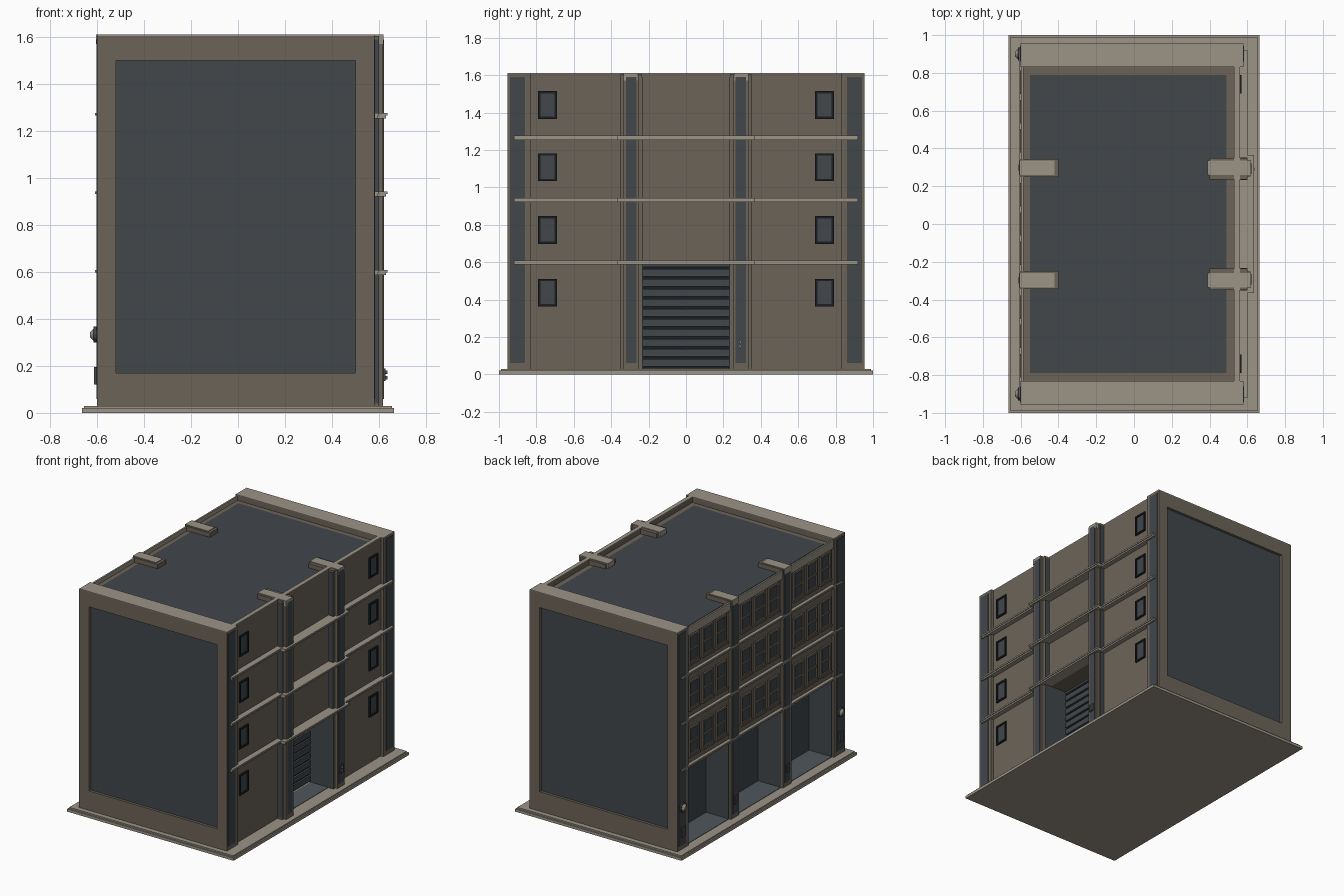
import bpy, math

def mat(name, c):
    m = bpy.data.materials.new(name)
    m.diffuse_color = (*c, 1)
    return m

BROWN = mat("brown_stone", (0.150, 0.127, 0.099))
PALE = mat("pale_stone", (0.325, 0.292, 0.238))
SLATE = mat("slate_panel", (0.054, 0.063, 0.071))
GREY = mat("grey_slate", (0.080, 0.094, 0.105))
BLACK = mat("dark_gap", (0.010, 0.013, 0.016))


def boxes(name, material, items):
    """One object made of boxes given as (x0,x1,y0,y1,z0,z1)."""
    verts, faces = [], []
    for x0, x1, y0, y1, z0, z1 in items:
        x0, x1 = sorted((x0, x1))
        y0, y1 = sorted((y0, y1))
        n = len(verts)
        verts += [(x, y, z) for x in (x0, x1) for y in (y0, y1) for z in (z0, z1)]
        for f in ((0, 1, 3, 2), (4, 6, 7, 5), (0, 4, 5, 1), (2, 3, 7, 6), (0, 2, 6, 4), (1, 5, 7, 3)):
            faces.append([n + i for i in f])
    me = bpy.data.meshes.new(name)
    me.from_pydata(verts, [], faces)
    me.materials.append(material)
    ob = bpy.data.objects.new(name, me)
    bpy.context.collection.objects.link(ob)
    return ob


def both(items):
    """Repeat boxes mirrored in y."""
    return items + [(a, b, -d, -c, e, f) for a, b, c, d, e, f in items]


def ring_x(x0, x1, y0, y1, z0, z1, t):
    """Rectangular frame facing along x."""
    return [(x0, x1, y0, y0 + t, z0, z1), (x0, x1, y1 - t, y1, z0, z1),
            (x0, x1, y0 + t, y1 - t, z0, z0 + t), (x0, x1, y0 + t, y1 - t, z1 - t, z1)]


TOP = 1.605
ROOF = 1.57
LEDGES = (0.598, 0.932, 1.265)

# base slab
boxes("base_slab", PALE, [(-0.665, 0.665, -1, 1, 0, 0.02), (-0.655, 0.655, -0.99, 0.99, 0.02, 0.03)])

# main body: ground floor core and full upper floors
boxes("ground_core", BROWN, [(-0.40, 0.40, -0.84, 0.84, 0.03, 0.59)])
boxes("upper_walls", BROWN, [(-0.585, 0.56, -0.84, 0.84, 0.59, ROOF)])
boxes("ground_side_wall", BROWN, both([(0.40, 0.56, 0.235, 0.84, 0.03, 0.59)]))

# end walls as frames around recessed panels
ends = []
for s in (1, -1):
    a, b = s * 0.93, s * 0.955
    ends += [(-0.6, 0.58, s * 0.83, a, 0.03, TOP),
             (-0.6, -0.52, a, b, 0.03, TOP), (0.50, 0.58, a, b, 0.03, TOP),
             (-0.52, 0.50, a, b, 0.03, 0.17), (-0.52, 0.50, a, b, 1.50, TOP)]
boxes("end_walls", BROWN, ends)
boxes("end_panels", SLATE, both([(-0.52, 0.50, 0.93, 0.936, 0.17, 1.50)]))
boxes("end_caps", PALE, both([(-0.6, 0.58, 0.83, 0.955, TOP, TOP + 0.005)]))

# roof
boxes("roof_panel", SLATE, [(-0.55, 0.49, -0.79, 0.79, ROOF, ROOF + 0.004)])
boxes("right_parapet", BROWN, [(0.53, 0.56, -0.83, 0.83, ROOF, TOP)])
boxes("right_parapet_cap", PALE, [(0.53, 0.56, -0.83, 0.83, TOP, TOP + 0.005)])
boxes("left_parapet", PALE, [(-0.597, -0.585, -0.83, 0.83, ROOF - 0.03, TOP - 0.005)])
boxes("pilaster_caps", PALE, both([(-0.605, -0.42, 0.26, 0.335, ROOF, TOP + 0.005),
                                   (0.39, 0.62, 0.26, 0.335, ROOF, TOP + 0.005)]))

# right side pilasters with slate inlays
boxes("right_pilasters", BROWN, both([(0.40, 0.60, 0.235, 0.35, 0.03, TOP),
                                      (0.60, 0.618, 0.252, 0.333, 0.03, TOP)]))
boxes("right_pilaster_inlays", SLATE, both([(0.618, 0.621, 0.265, 0.32, 0.06, 1.59),
                                            (0.565, 0.597, 0.35, 0.353, 0.04, 1.59),
                                            (0.565, 0.597, 0.232, 0.235, 0.60, 1.59)]))
boxes("right_corner_inlays", SLATE, both([(0.58, 0.583, 0.86, 0.942, 0.06, 1.59)]))

# left side pilasters with slate inlays
boxes("left_pilasters", BROWN, both([(-0.60, -0.40, 0.25, 0.345, 0.03, TOP)]))
boxes("left_inlays", SLATE, both([(-0.603, -0.60, 0.27, 0.325, 0.06, 1.59),
                                  (-0.603, -0.60, 0.86, 0.942, 0.06, 1.59)]))

# floor ledges, stepping out over the right centre bay
led = []
for z in LEDGES:
    for d, e in ((0, -0.009), (0.006, 0.009)):
        z0, z1 = (z - 0.011, z) if d == 0 else (z, z + 0.011)
        led += [(0.55, 0.595 + d, -0.92, 0.92, z0, z1),
                (0.595, 0.63 + d, -0.365, 0.365, z0, z1),
                (-0.602 - d, -0.58, -0.92, 0.92, z0, z1)]
boxes("floor_ledges", PALE, led)

# right side small windows
frames, panes = [], []
for z in (0.437, 0.772, 1.107, 1.44):
    frames += ring_x(0.55, 0.570, 0.69, 0.79, z - 0.074, z + 0.074, 0.012)
    panes.append((0.55, 0.563, 0.70, 0.78, z - 0.064, z + 0.064))
boxes("right_window_frames", BLACK, both(frames))
boxes("right_window_panes", SLATE, both(panes))

# left side windows: three per bay on three floors
frames, panes, sills = [], [], []
for z in (0.765, 1.10, 1.43):
    for bay in (-0.595, 0, 0.595):
        for k in (-0.155, 0, 0.155):
            y = bay + k
            frames += ring_x(-0.597, -0.58, y - 0.058, y + 0.058, z - 0.10, z + 0.10, 0.013)
            frames.append((-0.594, -0.58, y - 0.045, y + 0.045, z - 0.012, z + 0.003))
            panes.append((-0.588, -0.58, y - 0.046, y + 0.046, z - 0.09, z + 0.09))
            sills.append((-0.603, -0.58, y - 0.062, y + 0.062, z - 0.112, z - 0.10))
boxes("left_window_frames", BROWN, frames)
boxes("left_window_panes", SLATE, panes)
boxes("left_window_sills", BROWN, sills)

# left side open bays: slate linings
lin = []
for y0, y1 in ((-0.83, -0.345), (-0.25, 0.25), (0.345, 0.83)):
    lin += [(-0.405, -0.40, y0, y1, 0.03, 0.59),
            (-0.585, -0.405, y0, y0 + 0.004, 0.03, 0.59),
            (-0.585, -0.405, y1 - 0.004, y1, 0.03, 0.59)]
boxes("left_bay_linings", SLATE, lin)
boxes("left_bay_floors", GREY, [(-0.585, -0.405, a, a + w, 0.03, 0.033)
                                for a, w in ((-0.826, 0.477), (-0.246, 0.492), (0.349, 0.477))])

# right side shutter door in its recess
boxes("shutter_back", BLACK, [(0.40, 0.404, -0.235, 0.235, 0.03, 0.59)])
boxes("shutter_slats", SLATE, [(0.404, 0.418, -0.232, 0.232, 0.042 + i * 0.0535, 0.042 + i * 0.0535 + 0.039)
                               for i in range(10)] + [(0.404, 0.42, -0.232, 0.232, 0.575, 0.59)])
boxes("door_reveals", SLATE, both([(0.404, 0.60, 0.231, 0.235, 0.03, 0.59)]))
boxes("door_floor", GREY, [(0.418, 0.56, -0.231, 0.231, 0.03, 0.033)])


def knob(name, material, x, y, z, r, depth, sides=12, r2=None):
    bpy.ops.mesh.primitive_cone_add(vertices=sides, radius1=r, radius2=r if r2 is None else r2,
                                    depth=depth, location=(x, y, z),
                                    rotation=(0, math.copysign(math.pi / 2, x), 0))
    ob = bpy.context.object
    ob.name = name
    ob.data.materials.append(material)


# wall lamps and call boxes
for s in (1, -1):
    knob("lamp_plate", SLATE, -0.608, s * 0.90, 0.333, 0.034, 0.012)
    knob("lamp_dome", PALE, -0.621, s * 0.90, 0.333, 0.028, 0.016, r2=0.012)
boxes("left_call_boxes", SLATE, both([(-0.613, -0.60, 0.88, 0.92, 0.12, 0.195)])
      + both([(-0.612, -0.60, 0.28, 0.315, 0.13, 0.19)]))
boxes("right_call_box", SLATE, [(0.62, 0.628, 0.27, 0.31, 0.135, 0.19)])
for z in (0.15, 0.173):
    knob("call_button", PALE, 0.632, 0.29, z, 0.007, 0.010, 8)
